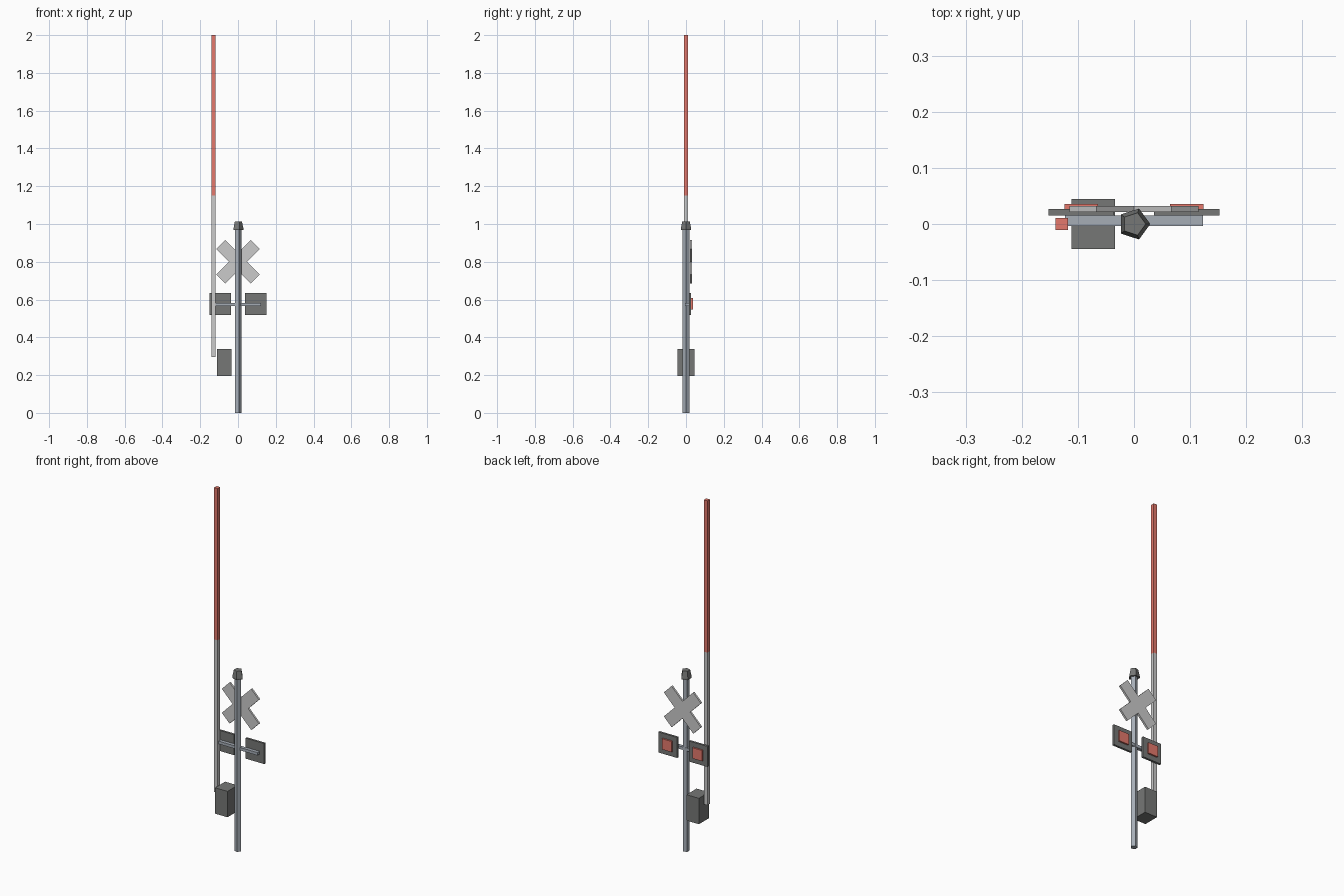
import bpy, bmesh, math

if "Cube" in bpy.data.objects:
    bpy.data.objects.remove(bpy.data.objects["Cube"])


def material(name, rgb):
    m = bpy.data.materials.new(name)
    m.diffuse_color = (*rgb, 1)
    m.use_nodes = True
    m.node_tree.nodes["Principled BSDF"].inputs["Base Color"].default_value = m.diffuse_color
    return m


red = material("signal_red", (0.78, 0.19, 0.15))
dark = material("dark_grey", (0.18, 0.185, 0.18))
steel = material("steel_grey", (0.38, 0.42, 0.47))


def make(name, bm, mat=None):
    bmesh.ops.recalc_face_normals(bm, faces=bm.faces)
    me = bpy.data.meshes.new(name)
    bm.to_mesh(me)
    bm.free()
    ob = bpy.data.objects.new(name, me)
    bpy.context.collection.objects.link(ob)
    if mat:
        me.materials.append(mat)
    return ob


def box(name, x, y, z, mat=None):
    """Box from (min, max) ranges."""
    bm = bmesh.new()
    bmesh.ops.create_cube(bm, size=1)
    for v in bm.verts:
        v.co = [(a + b) / 2 + c * (b - a) for (a, b), c in zip((x, y, z), v.co)]
    return make(name, bm, mat)


def pentagon_post(name, rings, mat):
    """Five-sided solid through (radius, height) rings."""
    bm = bmesh.new()
    loops = [[bm.verts.new((r * math.cos(i * math.tau / 5),
                            r * math.sin(i * math.tau / 5), z))
              for i in range(5)] for r, z in rings]
    for a, b in zip(loops, loops[1:]):
        for i in range(5):
            j = (i + 1) % 5
            bm.faces.new((a[i], a[j], b[j], b[i]))
    bm.faces.new(loops[0])
    bm.faces.new(loops[-1])
    return make(name, bm, mat)


# Pole and its tapered cap
pentagon_post("pole", [(0.0185, 0), (0.0185, 0.975)], steel)
pentagon_post("pole_cap", [(0.029, 0.967), (0.029, 0.975), (0.021, 1.013)], dark)

# Crossed warning boards as one X outline, turned 45 degrees
w, l = 0.034, 0.129
bm = bmesh.new()
outline = []
for k in range(4):
    a = math.radians(45 + 90 * k)
    for u, v in ((l, -w), (l, w), (w, w)):
        outline.append(bm.verts.new((u * math.cos(a) - v * math.sin(a), 0.021,
                                     0.8 + u * math.sin(a) + v * math.cos(a))))
face = bm.faces.new(outline)
ext = bmesh.ops.extrude_face_region(bm, geom=[face], use_keep_orig=True)
bmesh.ops.translate(bm, vec=(0, 0.011, 0),
                    verts=[g for g in ext["geom"] if isinstance(g, bmesh.types.BMVert)])
make("crossed_boards", bm)

# Signal crossbar with a backing plate and lamp on each side
box("signal_crossbar", (-0.123, 0.123), (-0.004, 0.015), (0.567, 0.583), steel)
for side, cx in (("left", -0.094), ("right", 0.094)):
    box(side + "_signal_plate", (cx - 0.058, cx + 0.058), (0.015, 0.027), (0.519, 0.634), dark)
    box(side + "_lamp", (cx - 0.03, cx + 0.03), (0.027, 0.036), (0.547, 0.607), red)

# Raised gate arm and its motor box
ax, ay = (-0.140, -0.118), (-0.011, 0.011)
box("gate_arm_lower", ax, ay, (0.295, 1.15))
box("gate_arm_upper", ax, ay, (1.15, 2.0), red)
box("motor_box", (-0.111, -0.034), (-0.0445, 0.0445), (0.194, 0.339), dark)
